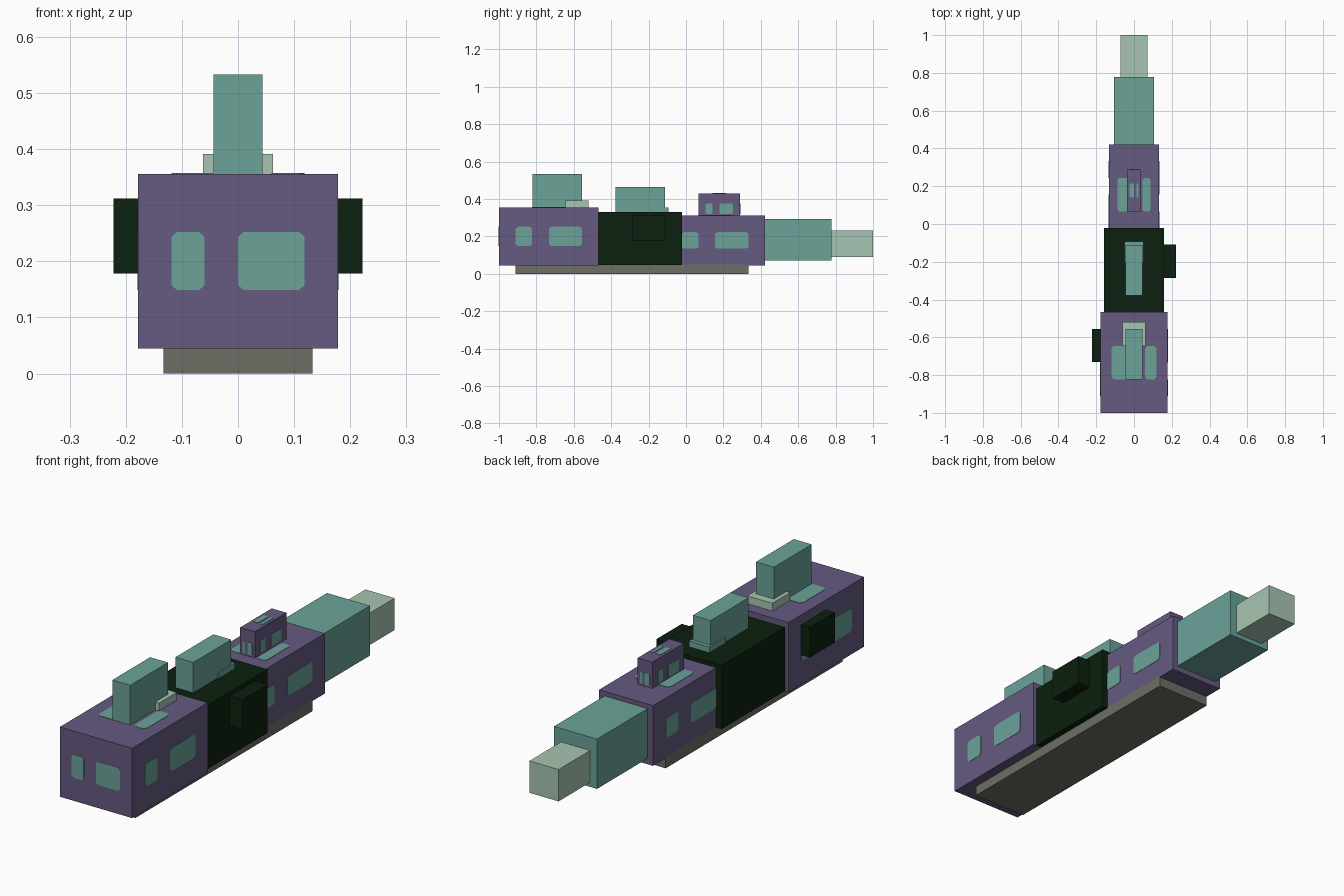
import bpy, bmesh
from mathutils import Vector

if "Cube" in bpy.data.objects:
    bpy.data.objects.remove(bpy.data.objects["Cube"], do_unlink=True)


def material(name, rgb):
    m = bpy.data.materials.new(name)
    m.use_nodes = True
    m.diffuse_color = (*rgb, 1)
    m.node_tree.nodes["Principled BSDF"].inputs["Base Color"].default_value = (*rgb, 1)
    return m


PURPLE = material("dusty_purple", (0.133, 0.100, 0.220))
TEAL = material("teal", (0.145, 0.366, 0.314))
PALE = material("pale_green", (0.386, 0.558, 0.445))
DARK = material("dark_green", (0.0035, 0.0144, 0.0044))
GREY = material("warm_grey", (0.153, 0.156, 0.130))


def finish(name, bm, mat):
    bmesh.ops.recalc_face_normals(bm, faces=bm.faces)
    me = bpy.data.meshes.new(name)
    bm.to_mesh(me)
    bm.free()
    me.materials.append(mat)
    ob = bpy.data.objects.new(name, me)
    bpy.context.collection.objects.link(ob)
    return ob


def box(name, lo, hi, mat):
    lo, hi = Vector(lo), Vector(hi)
    bm = bmesh.new()
    bmesh.ops.create_cube(bm, size=1)
    for v in bm.verts:
        v.co = (lo + hi) / 2 + v.co * (hi - lo)
    return finish(name, bm, mat)


# Outward normal, and the left-to-right and bottom-to-top directions of each face
FACES = {
    "front": ((0, -1, 0), (1, 0, 0), (0, 0, 1)),
    "back": ((0, 1, 0), (-1, 0, 0), (0, 0, 1)),
    "left": ((1, 0, 0), (0, 1, 0), (0, 0, 1)),
    "right": ((-1, 0, 0), (0, -1, 0), (0, 0, 1)),
    "top": ((0, 0, 1), (-1, 0, 0), (0, -1, 0)),
}
PLATE = 0.0015   # window plate thickness
CUT = 0.028      # clipped corner, as a fraction of the face


def windows(name, lo, hi, sides):
    """A narrow and a wide clipped-corner plate on each listed face."""
    lo, hi = Vector(lo), Vector(hi)
    mid, size = (lo + hi) / 2, hi - lo
    bm = bmesh.new()
    for side in sides:
        n, u, v = (Vector(d) for d in FACES[side])
        for a, b in ((1 / 6, 1 / 3), (1 / 2, 5 / 6)):
            c, d = 1 / 3, 2 / 3
            outline = [(a + CUT, c), (b - CUT, c), (b, c + CUT), (b, d - CUT),
                       (b - CUT, d), (a + CUT, d), (a, d - CUT), (a, c + CUT)]
            verts = [bm.verts.new(mid + size * (n * 0.5 + u * (s - 0.5) + v * (t - 0.5)))
                     for s, t in outline]
            face = bm.faces.new(verts)
            ext = bmesh.ops.extrude_face_region(bm, geom=[face], use_keep_orig=True)
            new = [g for g in ext["geom"] if isinstance(g, bmesh.types.BMVert)]
            bmesh.ops.translate(bm, verts=new, vec=n * PLATE)
    return finish(name, bm, TEAL)


def windowed_box(name, lo, hi, sides):
    box(name, lo, hi, PURPLE)
    windows(name + "_windows", lo, hi, sides)


# Underside
box("base_plate", (-0.133, -0.911, 0), (0.133, 0.333, 0.05), GREY)

# Front section with its raised block and step
windowed_box("front_section", (-0.178, -1, 0.045), (0.178, -0.467, 0.356),
             ("front", "left", "right", "top"))
box("front_fin", (-0.044, -0.822, 0.34), (0.044, -0.556, 0.533), TEAL)
box("front_fin_step", (-0.062, -0.645, 0.34), (0.062, -0.52, 0.391), PALE)
box("front_side_pod", (-0.222, -0.731, 0.178), (-0.16, -0.555, 0.312), DARK)

# Middle section
box("middle_section", (-0.16, -0.47, 0.046), (0.16, -0.022, 0.33), DARK)
box("middle_fin", (-0.044, -0.378, 0.31), (0.044, -0.111, 0.465), TEAL)
box("middle_fin_step", (-0.05, -0.205, 0.31), (0.05, -0.093, 0.356), TEAL)
box("middle_side_pod", (0.14, -0.287, 0.178), (0.222, -0.109, 0.312), DARK)

# Rear section with a small windowed cabin
windowed_box("rear_section", (-0.133, -0.111, 0.045), (0.133, 0.422, 0.313),
             ("left", "right", "top"))
windowed_box("rear_cabin", (-0.036, 0.067, 0.265), (0.036, 0.289, 0.43),
             ("front", "back", "left", "right", "top"))

# Stepped tail
box("tail_block", (-0.106, 0.41, 0.071), (0.106, 0.778, 0.293), TEAL)
box("tail_tip", (-0.072, 0.76, 0.091), (0.072, 1.0, 0.233), PALE)
